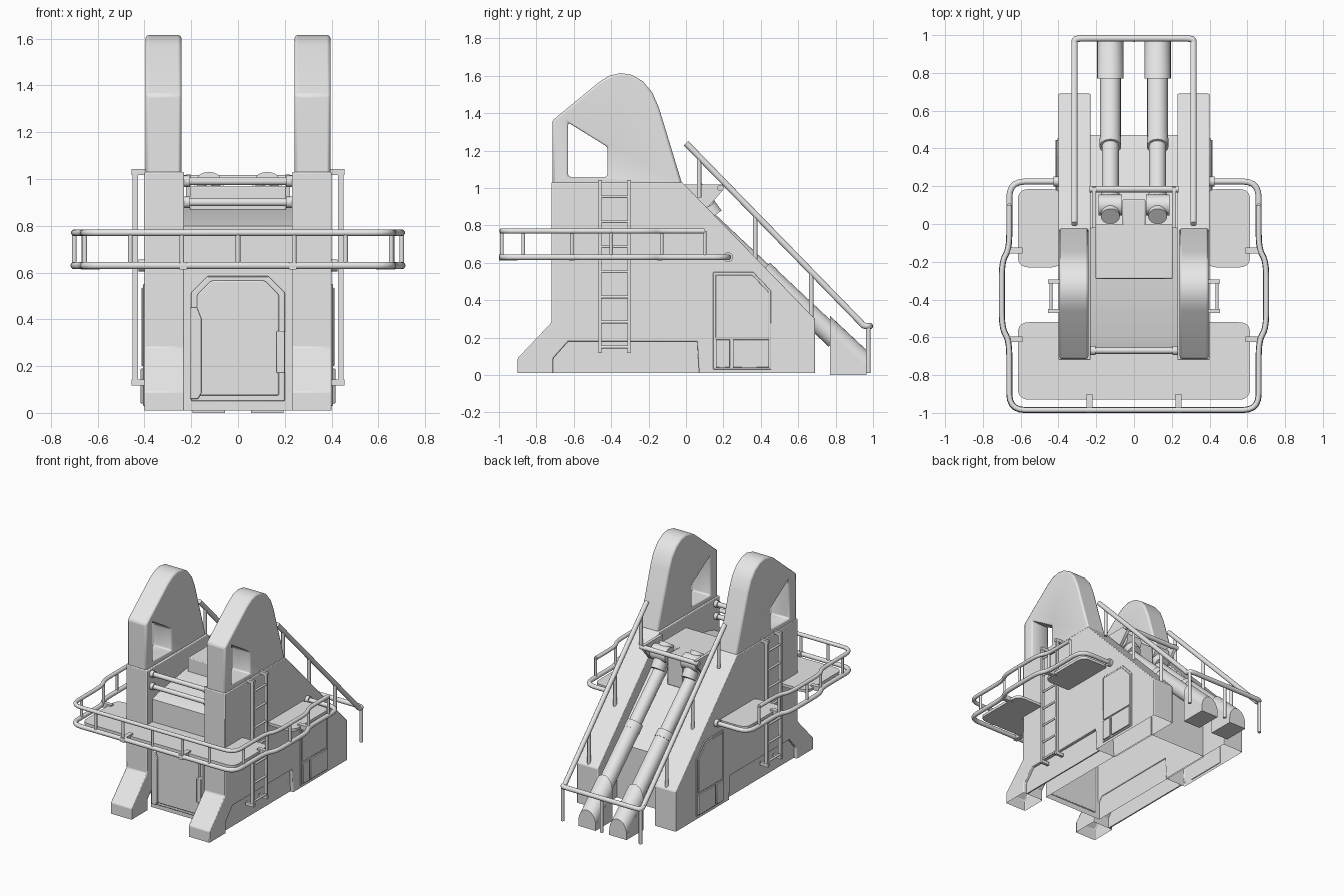
import bpy, bmesh
from mathutils import Vector

cube = bpy.data.objects.get("Cube")
if cube:
    bpy.data.objects.remove(cube, do_unlink=True)

GREY = (0.8, 0.8, 0.8, 1)
mat = bpy.data.materials.new("light grey")
mat.use_nodes = True
mat.diffuse_color = GREY
mat.node_tree.nodes["Principled BSDF"].inputs["Base Color"].default_value = GREY
SIDES = ((1, "left"), (-1, "right"))


def select(ob):
    bpy.ops.object.select_all(action='DESELECT')
    ob.select_set(True)
    bpy.context.view_layer.objects.active = ob


def finish(name, bm, bevel=0, open_base=False):
    bmesh.ops.recalc_face_normals(bm, faces=bm.faces)
    bm.normal_update()
    if open_base:
        base = [f for f in bm.faces if f.normal.z < -.9 and f.calc_center_median().z < .02]
        bmesh.ops.delete(bm, geom=base, context='FACES')
    me = bpy.data.meshes.new(name)
    bm.to_mesh(me)
    bm.free()
    me.materials.append(mat)
    ob = bpy.data.objects.new(name, me)
    bpy.context.collection.objects.link(ob)
    if bevel:
        mod = ob.modifiers.new("bevel", 'BEVEL')
        mod.width, mod.segments, mod.limit_method = bevel, 2, 'ANGLE'
    select(ob)
    bpy.ops.object.shade_smooth_by_angle(angle=0.6)
    return ob


def prism(name, pts, axis, a, b, bevel=0, open_base=False):
    """Extrude a flat outline along an axis from a to b."""
    place = {'X': lambda p, t: (t, p[0], p[1]),
             'Y': lambda p, t: (p[0], t, p[1]),
             'Z': lambda p, t: (p[0], p[1], t)}[axis]
    bm = bmesh.new()
    low = [bm.verts.new(place(p, a)) for p in pts]
    high = [bm.verts.new(place(p, b)) for p in pts]
    bm.faces.new(low)
    bm.faces.new(high)
    for i in range(len(pts)):
        j = (i + 1) % len(pts)
        bm.faces.new((low[i], low[j], high[j], high[i]))
    return finish(name, bm, bevel, open_base)


def rect(x, y):
    return [(x[0], y[0]), (x[1], y[0]), (x[1], y[1]), (x[0], y[1])]


def box(name, x, y, z, bevel=0):
    return prism(name, rect(x, y), 'Z', *z, bevel)


def rounded(pts, r, closed=False, n=5):
    """Replace corners with short curves."""
    out = []
    for i, p in enumerate(pts):
        p = Vector(p)
        if not closed and i in (0, len(pts) - 1):
            out.append(p)
            continue
        q, s = Vector(pts[i - 1]), Vector(pts[(i + 1) % len(pts)])
        a = p + (q - p).normalized() * min(r, (q - p).length * .45)
        b = p + (s - p).normalized() * min(r, (s - p).length * .45)
        for k in range(n + 1):
            t = k / n
            out.append(a * (1 - t) ** 2 + p * 2 * t * (1 - t) + b * t * t)
    return out


def pipe(name, pts, r):
    cu = bpy.data.curves.new(name, 'CURVE')
    cu.dimensions = '3D'
    cu.bevel_depth, cu.bevel_resolution, cu.use_fill_caps = r, 5, True
    sp = cu.splines.new('POLY')
    sp.points.add(len(pts) - 1)
    for p, co in zip(sp.points, pts):
        p.co = (*co, 1)
    cu.materials.append(mat)
    ob = bpy.data.objects.new(name, cu)
    bpy.context.collection.objects.link(ob)
    select(ob)
    bpy.ops.object.convert(target='MESH')
    bpy.ops.object.shade_smooth_by_angle(angle=0.6)


def cylinder(name, a, b, r, clips=()):
    """Cylinder between two points, optionally trimmed by planes."""
    a, b = Vector(a), Vector(b)
    bm = bmesh.new()
    bmesh.ops.create_cone(bm, cap_ends=True, segments=28, radius1=r, radius2=r, depth=(b - a).length)
    bm.transform((b - a).to_track_quat('Z', 'Y').to_matrix().to_4x4())
    bmesh.ops.translate(bm, vec=(a + b) / 2, verts=bm.verts)
    for co, no in clips:
        bmesh.ops.bisect_plane(bm, geom=bm.verts[:] + bm.edges[:] + bm.faces[:],
                               plane_co=co, plane_no=no, clear_outer=True)
        bmesh.ops.holes_fill(bm, edges=[e for e in bm.edges if e.is_boundary])
    finish(name, bm)


# Central body (hollow below), upper deck and piston mount
prism("central_body", [(-.66, .01), (-.66, .8), (-.6, .82), (-.29, .87), (-.02, .9),
                       (.47, .41), (.47, .01)], 'X', -.24, .24, open_base=True)
box("upper_deck", (-.205, .205), (-.29, 0), (.84, .97), .006)
box("piston_mount", (-.06, .06), (-.01, .13), (.75, .97), .006)

arch = [(.07, .01), (.06, .18), (-.63, .18), (-.71, .09), (-.71, .01)]
wall = [(-.9, .01), (-.9, .09), (-.72, .28), (-.72, 1.03), (-.02, 1.03), (.69, .3), (.69, .01)] + arch
tower = [(-.715, 1.02), (-.715, 1.36), (-.46, 1.57), (-.41, 1.6), (-.35, 1.615), (-.29, 1.605),
         (-.23, 1.57), (-.18, 1.51), (-.145, 1.43), (-.02, 1.02)]
window = [(-.63, 1.06), (-.63, 1.35), (-.42, 1.22), (-.42, 1.06)]
side_door = [(.145, .03), (.145, .55), (.36, .55), (.455, .45), (.455, .03)]
side_inset = [(.158, .2), (.158, .535), (.355, .535), (.442, .443), (.442, .2)]

for s, side in SIDES:
    # Hollow side wall with a set-back panel, and tower with its window opening
    prism(side + "_wall", wall, 'X', s * .23, s * .4, .006, open_base=True)
    prism(side + "_lower_panel", arch, 'X', s * .365, s * .375)
    top = prism(side + "_tower", tower, 'X', s * .242, s * .395, .012)
    cutter = prism("window_cutter", window, 'X', s * .1, s * .6)
    mod = top.modifiers.new("window", 'BOOLEAN')
    mod.object, mod.solver = cutter, 'EXACT'
    select(top)
    bpy.ops.object.modifier_move_to_index(modifier="window", index=0)
    bpy.ops.object.modifier_apply(modifier="window")
    bpy.data.objects.remove(cutter, do_unlink=True)

    # Side door with raised panels
    prism(side + "_side_door", side_door, 'X', s * .395, s * .406, .003)
    prism(side + "_side_door_panel", side_inset, 'X', s * .4, s * .412, .003)
    for k, y in enumerate(((.16, .235), (.25, .445))):
        prism(f"{side}_door_box_{k}", rect(y, (.04, .19)), 'X', s * .4, s * .416, .003)

    # Ladder
    for k, y in enumerate((-.46, -.305)):
        prism(f"{side}_ladder_rail_{k}", rect((y - .008, y + .008), (.12, 1.04)), 'X', s * .428, s * .452)
        for z in (.13, 1.03):
            prism(f"{side}_ladder_bracket", rect((y - .01, y + .01), (z - .012, z + .012)),
                  'X', s * .39, s * .455)
    for k in range(7):
        z = .15 + k * .134
        pipe(f"{side}_ladder_rung_{k}", [(s * .44, -.46, z), (s * .44, -.305, z)], .008)

    # Side platform
    plate = rect((s * .38, s * .615), (-.23, .185))
    prism(side + "_platform", rounded(plate, .06, True), 'Z', .615, .635)

    # Sloping stair rail and its posts
    pipe(side + "_stair_rail", [(s * .315, 0, 1.24), (s * .315, .94, .275)], .017)
    for y, low, high in ((.07, .95, 1.17), (.37, .6, .862), (.67, .3, .555), (.975, .01, .26)):
        pipe(side + "_stair_post", [(s * .315, y, low), (s * .315, y, high)], .012)

    # Piston: rod, sleeve, clipped foot and head
    x = s * .125
    at = lambda y: (x, y, .54 - (y - .43) * .94)
    cylinder(side + "_piston_rod", at(.08), at(.45), .045)
    cylinder(side + "_piston_collar", at(.41), at(.45), .057)
    cylinder(side + "_piston_sleeve", at(.43), at(.8), .055)
    cylinder(side + "_piston_foot", at(.6), at(1.12), .07,
             [((0, .77, 0), (0, -1, 0)), ((0, .965, 0), (0, 1, 0)), ((0, 0, .005), (0, 0, -1))])
    prism(side + "_piston_base", [(.77, 0), (.77, .215), (.965, .035), (.965, 0)],
          'X', x - .07, x + .07)
    cylinder(side + "_piston_head", (x, .15, .85), (x, .04, 1.0), .05)
    cylinder(side + "_piston_pin", (x - .062, .1, .95), (x + .062, .1, .95), .055)
    prism(side + "_pivot_plate", [(-.02, 1.02), (.195, 1.02), (.19, .98), (.12, .9), (0, .85)],
          'X', s * .2, s * .222)

# Front platform
shape = rect((-.615, .615), (-.93, -.52))
prism("front_platform", rounded(shape, .06, True), 'Z', .615, .635)

# Guard rail around the platforms
half = [(.66, .1), (.66, -.13), (.7, -.2), (.7, -.55), (.66, -.62), (.66, -.985)]
ends = [(.41, .225), (.66, .225)]
for name, path, z, r in (("upper_guard_rail", half, .77, .014),
                         ("lower_guard_rail", ends + half[1:], .63, .016)):
    full = [(x, y, z) for x, y in path] + [(-x, y, z) for x, y in reversed(path)]
    pipe(name, rounded(full, .085), r)
for s, side in SIDES:
    for x, y in ((.66, .1), (.66, -.13), (.7, -.4), (.66, -.61), (.655, -.87),
                 (.46, -.985), (.24, -.985)):
        pipe(side + "_guard_post", [(s * x, y, .63), (s * x, y, .77)], .01)
    for y in (-.14, -.61):
        box(side + "_guard_clamp", (s * .59, s * .672), (y - .015, y + .015), (.612, .645))
    box(side + "_front_clamp", (s * .235 - .016, s * .235 + .016), (-1, -.9), (.612, .645))
    cylinder(side + "_rail_flange", (s * .395, .225, .63), (s * .425, .225, .63), .026)
pipe("centre_guard_post", [(0, -.985, .63), (0, -.985, .77)], .01)

# Lower end loop of the stair rail with centre post
loop = [(-.315, .93, .285), (-.315, .95, .262), (-.315, .983, .262),
        (.315, .983, .262), (.315, .95, .262), (.315, .93, .285)]
pipe("stair_end_rail", rounded(loop, .05), .017)
pipe("stair_centre_post", [(0, .975, .01), (0, .975, .26)], .012)
pipe("pivot_cross_rod", [(-.235, .185, 1.0), (.235, .185, 1.0)], .017)

# Cross bars between the towers
for z in (.9, .99):
    pipe("front_cross_bar", [(-.24, -.67, z), (.24, -.67, z)], .017)
    for s, side in SIDES:
        cylinder(side + "_bar_socket", (s * .205, -.67, z), (s * .235, -.67, z), .024)


# Front door: frame, panel, hinge and handle
def hexagon(x0, x1, z0, z1, c):
    return [(x0, z0), (x1, z0), (x1, z1 - c), (x1 - c, z1), (x0 + c, z1), (x0, z1 - c)]


prism("front_door_frame", hexagon(-.2, .2, .05, .585, .07), 'Y', -.685, -.65, .005)
prism("front_door_panel", hexagon(-.175, .175, .075, .565, .06), 'Y', -.7, -.66, .006)
prism("front_door_hinge", [(-.205, .06), (-.17, .06), (-.155, .09), (-.155, .4), (-.175, .45), (-.205, .45)],
      'Y', -.71, -.66, .004)
prism("front_door_handle", rect((.165, .2), (.17, .35)), 'Y', -.715, -.66, .004)
